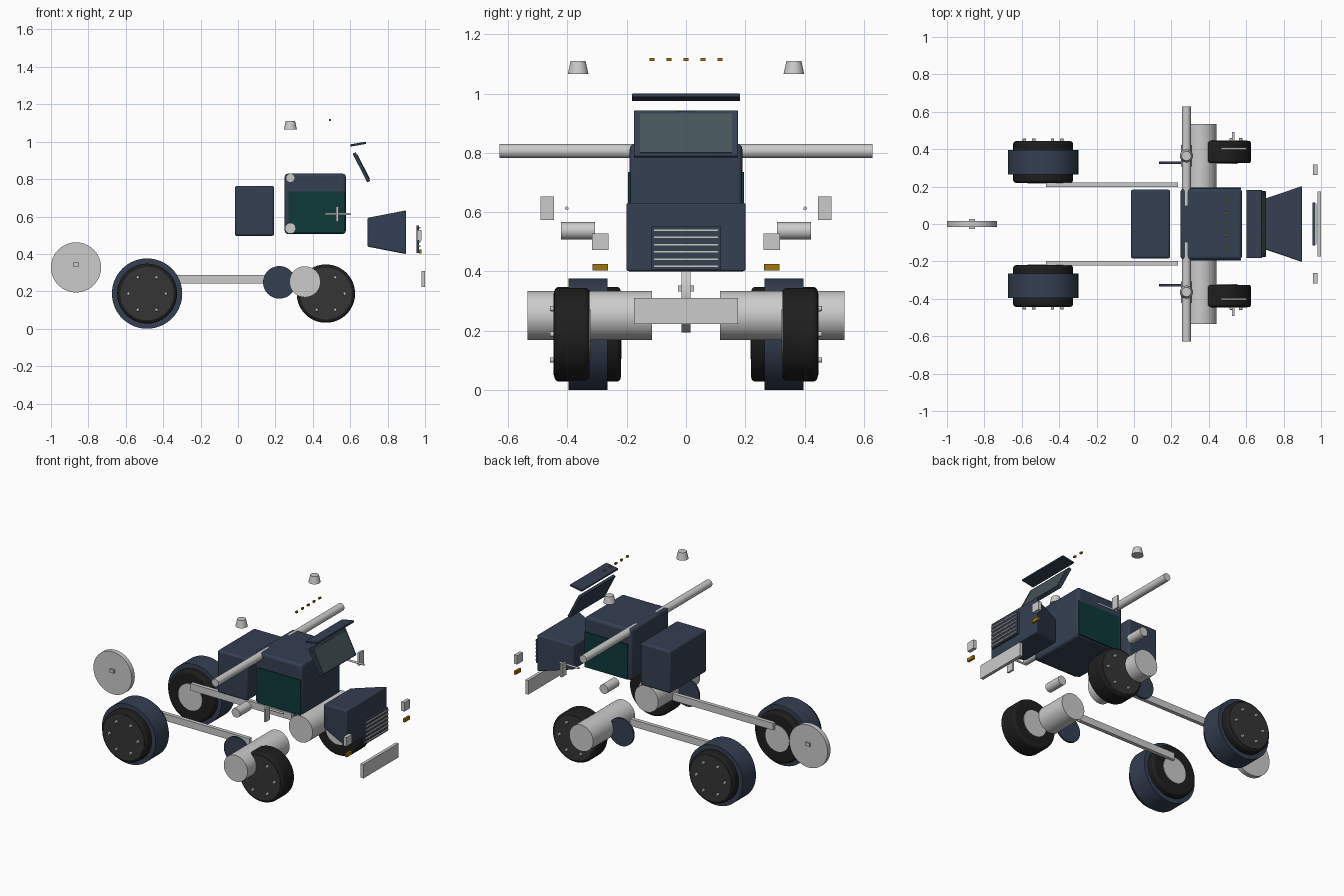
import bpy, bmesh, math
from mathutils import Matrix

if "Cube" in bpy.data.objects:
    bpy.data.objects.remove(bpy.data.objects["Cube"])


def material(name, rgb):
    m = bpy.data.materials.new(name)
    m.diffuse_color = (*rgb, 1)
    m.use_nodes = True
    m.node_tree.nodes["Principled BSDF"].inputs["Base Color"].default_value = m.diffuse_color
    return m


BLUE = material("navy_paint", (0.035, 0.05, 0.085))
BLACK = material("rubber", (0.013, 0.013, 0.013))
RIM = material("dark_rim", (0.035, 0.035, 0.035))
TEAL = material("teal_door", (0.004, 0.04, 0.04))
GLASS = material("tinted_glass", (0.06, 0.09, 0.1))
AMBER = material("amber_lens", (0.35, 0.18, 0.005))


def finish(name, bm, loc, rot, mat, bevel, segments=3):
    me = bpy.data.meshes.new(name)
    bm.to_mesh(me)
    bm.free()
    ob = bpy.data.objects.new(name, me)
    bpy.context.collection.objects.link(ob)
    ob.location, ob.rotation_euler = loc, rot
    if mat:
        me.materials.append(mat)
    if bevel:
        mod = ob.modifiers.new("Bevel", 'BEVEL')
        mod.width, mod.segments, mod.limit_method = bevel, segments, 'ANGLE'
        mod.angle_limit = math.radians(40)
    bpy.ops.object.select_all(action='DESELECT')
    bpy.context.view_layer.objects.active = ob
    ob.select_set(True)
    bpy.ops.object.shade_smooth_by_angle(angle=math.radians(35))
    return ob


def box(name, loc, size, mat=None, bevel=0, rot=(0, 0, 0)):
    bm = bmesh.new()
    bmesh.ops.create_cube(bm, size=1, matrix=Matrix.Diagonal((*size, 1)))
    return finish(name, bm, loc, rot, mat, bevel)


def cylinder(name, loc, r, length, axis='Y', mat=None, bevel=0, r2=None, sides=48):
    bm = bmesh.new()
    bmesh.ops.create_cone(bm, cap_ends=True, segments=sides, radius1=r,
                          radius2=r if r2 is None else r2, depth=length)
    rot = {'X': (0, math.pi / 2, 0), 'Y': (math.pi / 2, 0, 0), 'Z': (0, 0, 0)}[axis]
    return finish(name, bm, loc, rot, mat, bevel)


def wheel(name, x, s, inner, outer, r):
    z = 0.188
    mid = (inner + outer) / 2
    cylinder(name + "_tyre", (x, s * mid, z), r, outer - inner, mat=BLACK, bevel=0.015, sides=64)
    cylinder(name + "_rim", (x, s * outer, z), r - 0.018, 0.004, mat=RIM, sides=64)
    cylinder(name + "_hub", (x, s * inner, z), 0.083, 0.006)
    for i in range(6):
        a = i * math.pi / 3
        cylinder(name + "_bolt", (x + 0.1 * math.cos(a), s * (outer + 0.004), z + 0.1 * math.sin(a)),
                 0.009, 0.02, sides=12, bevel=0.003)


# Cab, sleeper and windscreen
box("cab", (0.413, 0, 0.668), (0.327, 0.38, 0.322), BLUE, 0.016)
box("sleeper_box", (0.088, 0, 0.63), (0.21, 0.368, 0.268), BLUE, 0.012)
tilt = (0, math.radians(-27), 0)
box("windscreen_frame", (0.66, 0, 0.863), (0.018, 0.352, 0.172), BLUE, 0.004, tilt)
box("windscreen_glass", (0.6695, 0, 0.865), (0.006, 0.312, 0.148), GLASS, 0, tilt)
box("sun_visor", (0.643, 0, 0.987), (0.085, 0.364, 0.012), BLUE, 0.003, (0, math.radians(-10), 0))

# Tapered bonnet, wide end forward
bm = bmesh.new()
bmesh.ops.create_cube(bm, size=1)
for v in bm.verts:
    k = 0.203 if v.co.x > 0 else 0.133
    h = 0.117 if v.co.x > 0 else 0.077
    v.co = (v.co.x * 0.207, v.co.y * 2 * k, v.co.z * 2 * h)
finish("bonnet", bm, (0.796, 0, 0.516), (0, 0, 0), BLUE, 0.008)

# Grille with slats, and bumper
box("grille", (0.962, 0, 0.478), (0.014, 0.232, 0.146), BLUE)
for i in range(6):
    box("grille_slat", (0.97, 0, 0.417 + i * 0.0245), (0.012, 0.22, 0.008))
box("bumper", (0.99, 0, 0.266), (0.02, 0.35, 0.088))

# Roof marker lights
for i in range(5):
    box("roof_marker", (0.491, (i - 2) * 0.0575, 1.115), (0.01, 0.016, 0.011), AMBER)

# Chassis coupling disc
cylinder("coupling_disc", (-0.866, 0, 0.328), 0.134, 0.03, sides=64)
box("coupling_pin", (-0.866, 0, 0.343), (0.03, 0.053, 0.02))

# Parts on both sides
for s in (-1, 1):
    box("door", (0.422, s * 0.191, 0.624), (0.302, 0.008, 0.222), TEAL)
    box("chassis_rail", (-0.118, s * 0.21, 0.264), (0.705, 0.024, 0.044))
    wheel("front_wheel", 0.47, s, 0.325, 0.445, 0.156)
    wheel("rear_wheel", -0.486, s, 0.22, 0.443, 0.16)
    cylinder("rear_drum", (-0.486, s * 0.33, 0.188), 0.188, 0.132, mat=BLUE, sides=64)
    cylinder("mud_disc", (0.221, s * 0.327, 0.248), 0.087, 0.012, mat=BLUE)
    cylinder("fuel_tank", (0.358, s * 0.325, 0.251), 0.083, 0.42)
    cylinder("exhaust_stack", (0.28, s * 0.364, 0.806), 0.024, 0.53, sides=32)
    cylinder("exhaust_muffler", (0.28, s * 0.364, 0.537), 0.029, 0.115, sides=32)
    cylinder("exhaust_tip", (0.28, s * 0.364, 1.088), 0.035, 0.045, 'Z', r2=0.025, sides=32)
    box("mirror", (0.53, s * 0.468, 0.613), (0.012, 0.046, 0.08))
    cylinder("mirror_arm", (0.533, s * 0.402, 0.613), 0.006, 0.135, 'X', sides=16)
    box("headlight", (0.969, s * 0.289, 0.5), (0.022, 0.056, 0.056))
    box("turn_signal", (0.975, s * 0.289, 0.414), (0.014, 0.053, 0.021), AMBER)
